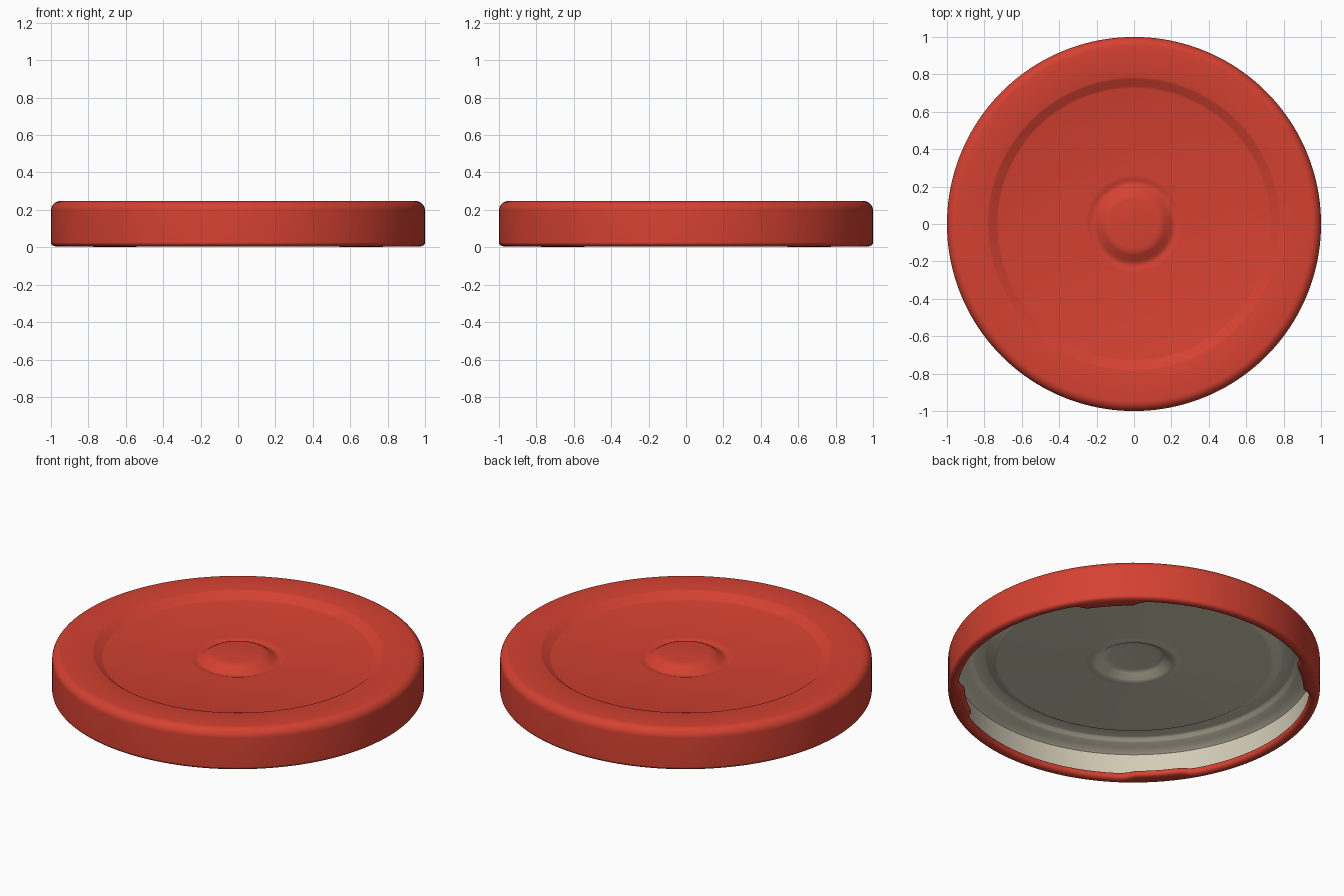
import bpy, bmesh, math

if "Cube" in bpy.data.objects:
    bpy.data.objects.remove(bpy.data.objects["Cube"])

SEGMENTS = 160
LUG_ANGLE = 42      # first lug direction, degrees
LUG_HALF = 9        # half width of a lug, degrees


def material(name, rgb):
    m = bpy.data.materials.new(name)
    m.diffuse_color = (*rgb, 1)
    m.use_nodes = True
    m.node_tree.nodes["Principled BSDF"].inputs["Base Color"].default_value = m.diffuse_color
    return m


red = material("red lacquer", (0.66, 0.053, 0.031))
cream = material("cream lining", (0.65, 0.60, 0.47))


def arc(cx, cz, rx, rz, a0, a1, n):
    """Points on an elliptical arc in the profile plane."""
    pts = []
    for i in range(n + 1):
        a = math.radians(a0 + (a1 - a0) * i / n)
        pts.append((cx + rx * math.cos(a), cz + rz * math.sin(a)))
    return pts


def lug_weight(angle):
    """1 inside one of the four lugs, 0 elsewhere, with a short ramp."""
    d = (math.degrees(angle) - LUG_ANGLE + 45) % 90 - 45
    return max(0.0, min(1.0, (LUG_HALF + 2 - abs(d)) / 3))


def revolve(name, profile, mat, shape=None):
    """Revolve an (r, z) profile; its direction sets the facing side."""
    bm = bmesh.new()
    rings = []
    for r, z in profile:
        if r == 0:
            rings.append([bm.verts.new((0, 0, z))] * SEGMENTS)
            continue
        ring = []
        for i in range(SEGMENTS):
            a = 2 * math.pi * i / SEGMENTS
            rr, zz = shape(r, z, a) if shape else (r, z)
            ring.append(bm.verts.new((rr * math.cos(a), rr * math.sin(a), zz)))
        rings.append(ring)
    for lo, hi in zip(rings, rings[1:]):
        for i in range(SEGMENTS):
            j = (i + 1) % SEGMENTS
            quad = [lo[i], hi[i], hi[j], lo[j]]
            bm.faces.new(list(dict.fromkeys(quad)))
    mesh = bpy.data.meshes.new(name)
    bm.to_mesh(mesh)
    bm.free()
    mesh.materials.append(mat)
    ob = bpy.data.objects.new(name, mesh)
    bpy.context.collection.objects.link(ob)
    bpy.context.view_layer.objects.active = ob
    ob.select_set(True)
    bpy.ops.object.shade_smooth_by_angle(angle=math.radians(40))
    ob.select_set(False)
    return ob


# Raised centre button, shallow groove, recessed panel and raised border
top = [(0, 0.244), (0.13, 0.243), (0.15, 0.240), (0.165, 0.233),
       (0.195, 0.212), (0.21, 0.204), (0.222, 0.202), (0.235, 0.205),
       (0.248, 0.209), (0.26, 0.210), (0.725, 0.210), (0.735, 0.213),
       (0.775, 0.244), (0.785, 0.247)]

# Outer shell: top, rounded shoulder and side wall
shell = top + arc(0.95, 0.197, 0.05, 0.05, 90, 0, 8) + [(1.0, 0.024)]
revolve("lid_shell", shell[::1], red).data.flip_normals()


# Rolled rim, pressed inwards and slightly down at the four lugs
def press_lugs(r, z, a):
    w = lug_weight(a) * min(1.0, max(0.0, (0.99 - r) / 0.04))
    return r - 0.035 * w, max(0.0, z - 0.005 * w)


curl = (arc(0.973, 0.024, 0.027, 0.019, 0, -180, 10)
        + [(0.946, 0.036), (0.951, 0.044), (0.966, 0.047)])
revolve("rolled_rim", curl, red, press_lugs).data.flip_normals()

# Lining: inner wall, sealing ring and underside of the panel
lining = [(0.966, 0.04), (0.966, 0.168), (0.955, 0.175), (0.92, 0.189),
          (0.89, 0.197), (0.878, 0.203), (0.866, 0.213), (0.855, 0.217),
          (0.80, 0.219), (0.79, 0.217), (0.75, 0.192), (0.735, 0.190),
          (0.26, 0.190), (0.245, 0.188), (0.23, 0.184), (0.218, 0.184),
          (0.20, 0.190), (0.165, 0.213), (0.15, 0.219), (0.13, 0.221),
          (0, 0.222)]
revolve("inner_lining", lining, cream).data.flip_normals()
